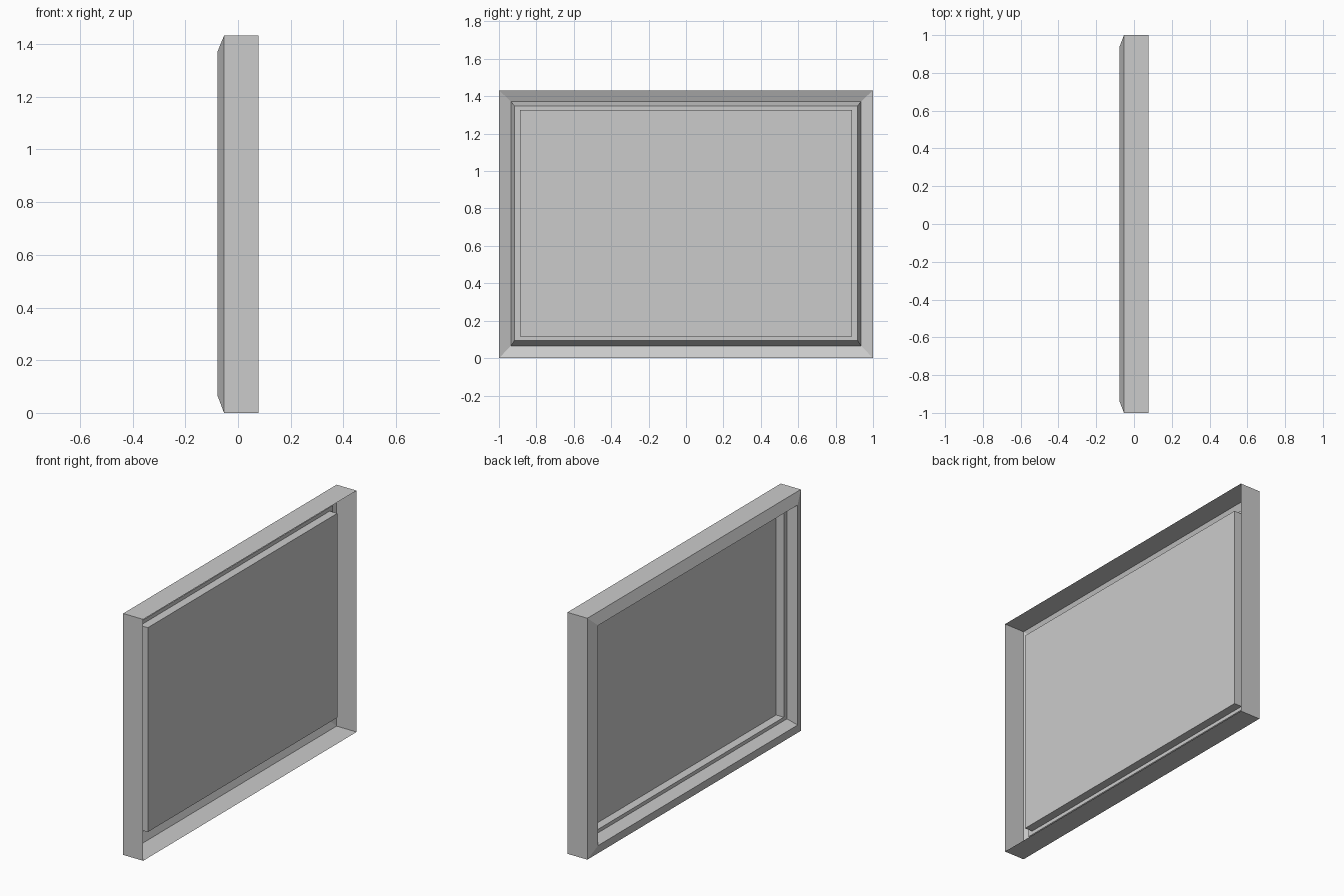
import bpy, bmesh

if "Cube" in bpy.data.objects:
    bpy.data.objects.remove(bpy.data.objects["Cube"])


def shell(name, rings, cap=False):
    """Loft rectangular rings (x, half_width, z_low, z_high) into an open shell."""
    bm = bmesh.new()
    loops = []
    for x, w, lo, hi in rings:
        corners = [(-w, lo), (w, lo), (w, hi), (-w, hi)]
        loops.append([bm.verts.new((x, y, z)) for y, z in corners])
    for a, b in zip(loops, loops[1:]):
        for i in range(4):
            j = (i + 1) % 4
            bm.faces.new((a[i], b[i], b[j], a[j]))
    if cap:
        # face looks towards -x, the display side
        bm.faces.new(loops[-1][::-1])
    me = bpy.data.meshes.new(name)
    bm.to_mesh(me)
    bm.free()
    ob = bpy.data.objects.new(name, me)
    bpy.context.collection.objects.link(ob)
    return ob


ledge = (-0.02, 0.888, 0.115, 1.327)

# Hollow frame: outer wall, front chamfer, inner lip and ledge, open at the back
shell("frame", [
    (0.078, 1.0, 0.0, 1.432),
    (-0.053, 1.0, 0.0, 1.432),
    (-0.078, 0.935, 0.066, 1.371),
    (-0.02, 0.918, 0.094, 1.349),
    ledge,
])

# Recessed picture panel with its short side walls
shell("picture_panel", [ledge, (0.03,) + ledge[1:]], cap=True)
